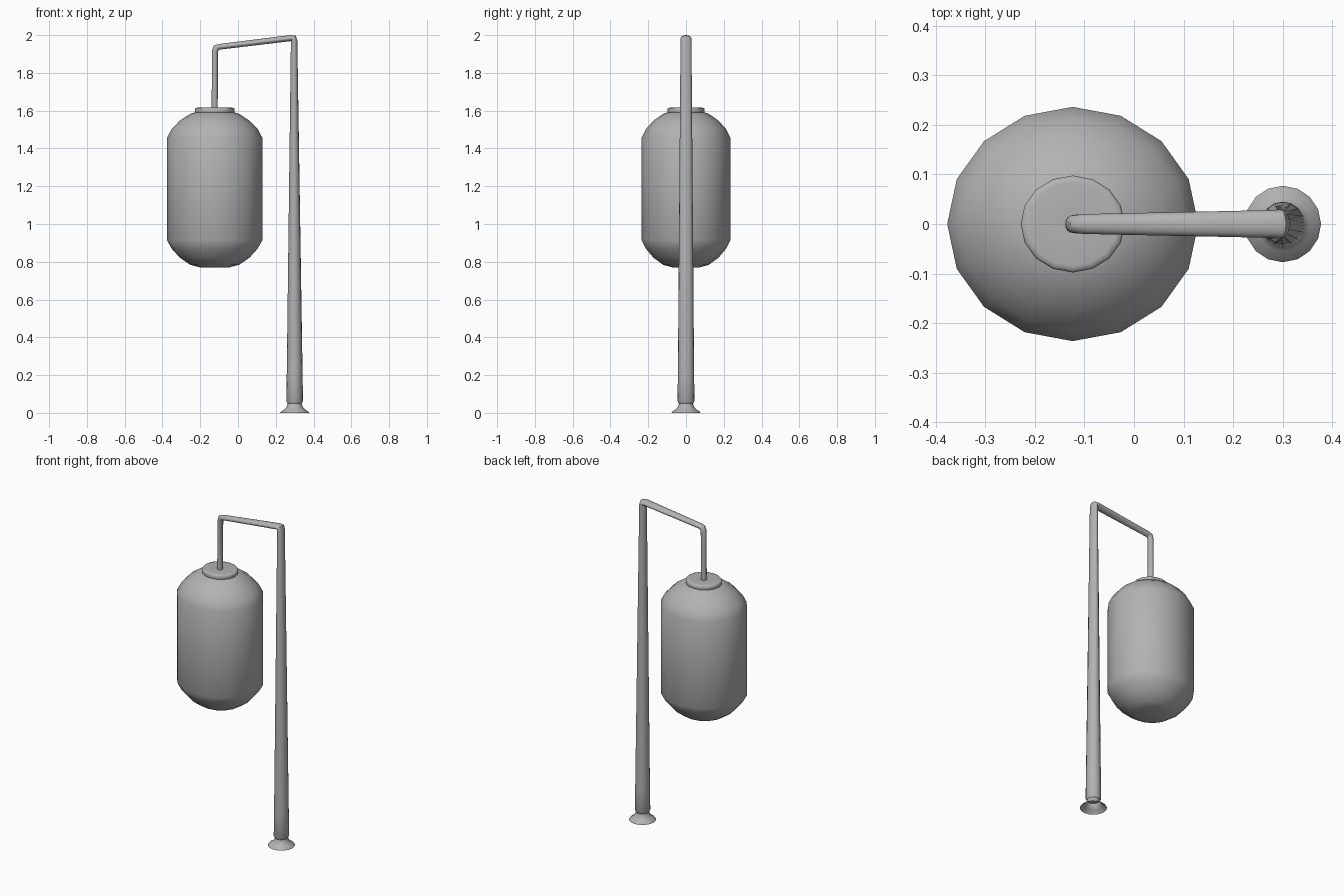
import bpy, bmesh
from math import sin, cos, pi, radians

if "Cube" in bpy.data.objects:
    bpy.data.objects.remove(bpy.data.objects["Cube"])

grey = bpy.data.materials.new("dark_grey")
grey.diffuse_color = (0.45, 0.45, 0.45, 1)
grey.use_nodes = True
grey.node_tree.nodes["Principled BSDF"].inputs["Base Color"].default_value = grey.diffuse_color


def loft(name, rings, sides=16, angle=50, closed_start=True):
    """Skin elliptical rings: (x, z, in-plane radius, y radius, path direction in degrees)."""
    bm = bmesh.new()
    loops = []
    for x, z, a, b, deg in rings:
        t = radians(deg)
        loops.append([bm.verts.new((x + sin(t) * a * cos(2 * pi * i / sides),
                                    b * sin(2 * pi * i / sides),
                                    z - cos(t) * a * cos(2 * pi * i / sides)))
                      for i in range(sides)])
    for lo, hi in zip(loops, loops[1:]):
        for i in range(sides):
            j = (i + 1) % sides
            bm.faces.new((lo[i], lo[j], hi[j], hi[i]))
    if closed_start:
        bm.faces.new(loops[0][::-1])
    bm.faces.new(loops[-1])
    bmesh.ops.recalc_face_normals(bm, faces=bm.faces)
    mesh = bpy.data.meshes.new(name)
    bm.to_mesh(mesh)
    bm.free()
    mesh.materials.append(grey)
    obj = bpy.data.objects.new(name, mesh)
    bpy.context.collection.objects.link(obj)
    bpy.ops.object.select_all(action='DESELECT')
    obj.select_set(True)
    bpy.context.view_layer.objects.active = obj
    bpy.ops.object.shade_smooth_by_angle(angle=radians(angle))
    return obj


def turned(name, x, profile, squash=1.0, **options):
    """Upright turned shape from (radius, z) pairs, narrowed in y by squash."""
    return loft(name, [(x, z, r, r * squash, 90) for r, z in profile], **options)


LAMP_X = -0.1235

# Flared foot, open underneath
turned("foot", 0.3, [(0.077, 0.0), (0.073, 0.006), (0.055, 0.018),
                     (0.042, 0.033), (0.037, 0.05), (0.036, 0.065)], closed_start=False)

# Tapered pole, bent over into the arm and down to the lantern
loft("pole_and_arm", [
    (0.3, 0.05, 0.037, 0.039, 90),
    (0.3, 0.062, 0.044, 0.045, 90),
    (0.3, 0.2, 0.042, 0.043, 90),
    (0.297, 1.97, 0.017, 0.029, 90),
    (0.294, 1.983, 0.0185, 0.029, 138),
    (0.278, 1.984, 0.016, 0.028, 186),
    (-0.100, 1.938, 0.015, 0.020, 186),
    (-0.115, 1.932, 0.018, 0.019, 228),
    (-0.122, 1.915, 0.016, 0.018, 270),
    (LAMP_X, 1.60, 0.016, 0.018, 270),
])

# Lantern shade
turned("lantern_shade", LAMP_X, [
    (0.08, 0.771), (0.13, 0.784), (0.185, 0.822), (0.228, 0.87), (0.253, 0.915),
    (0.253, 1.455), (0.228, 1.502), (0.185, 1.547), (0.13, 1.583), (0.08, 1.598),
], 0.933)

# Lantern cap disc with softened rim and slight dish
turned("lantern_cap", LAMP_X, [
    (0.098, 1.58), (0.105, 1.586), (0.105, 1.609), (0.101, 1.614),
    (0.091, 1.616), (0.02, 1.612),
], 0.93)
